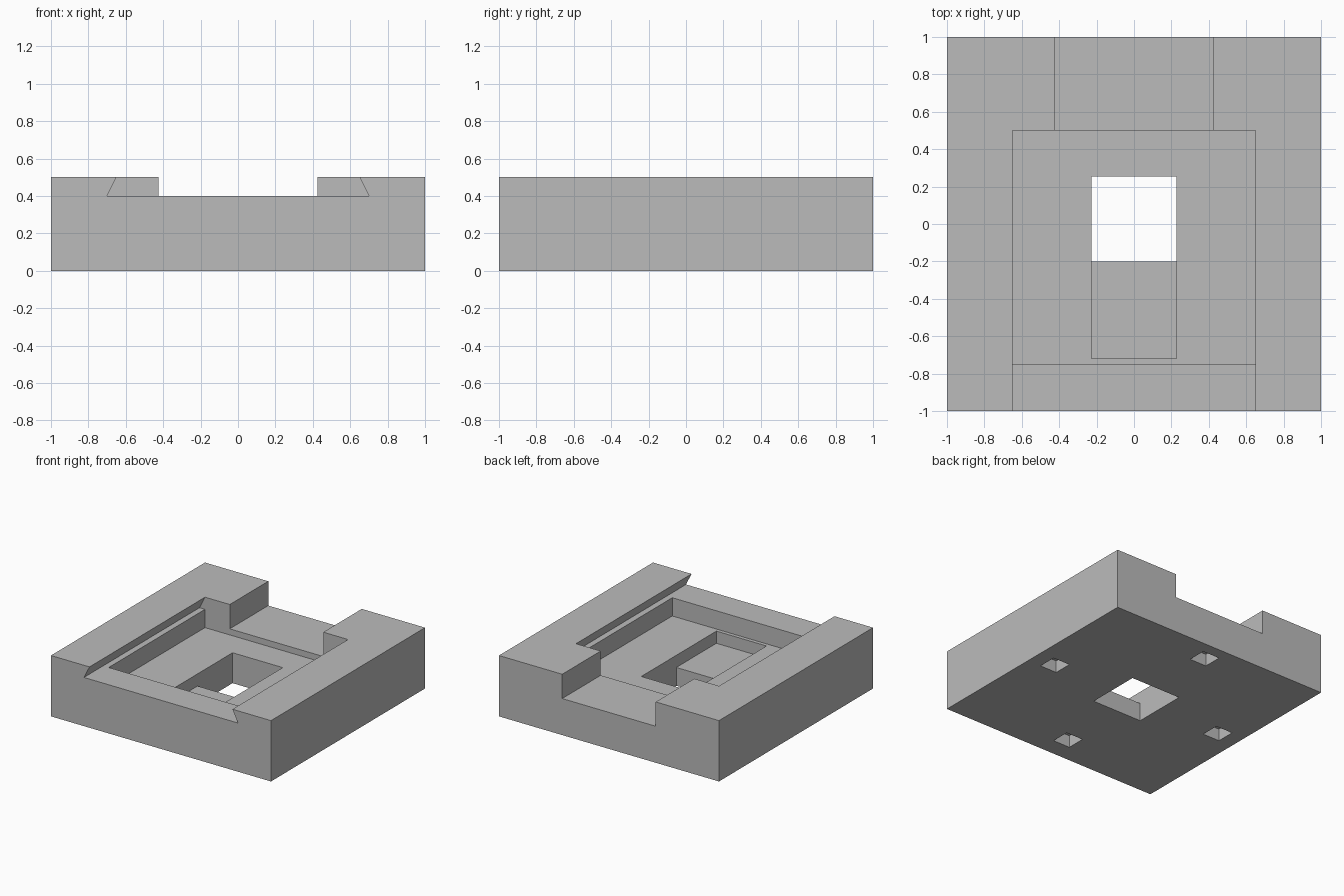
import bpy
import bmesh

default = bpy.data.objects.get("Cube")
if default:
    bpy.data.objects.remove(default, do_unlink=True)

# Single plain grey for the whole block
grey = bpy.data.materials.new("plain grey")
grey.use_nodes = True
colour = (0.5, 0.5, 0.5, 1)
grey.diffuse_color = colour
grey.node_tree.nodes["Principled BSDF"].inputs["Base Color"].default_value = colour


def prism(name, profile, y0, y1):
    """Extrude an x-z profile along y."""
    bm = bmesh.new()
    face = bm.faces.new([bm.verts.new((x, y0, z)) for x, z in profile])
    out = bmesh.ops.extrude_face_region(bm, geom=[face])
    verts = [v for v in out["geom"] if isinstance(v, bmesh.types.BMVert)]
    bmesh.ops.translate(bm, verts=verts, vec=(0, y1 - y0, 0))
    bmesh.ops.recalc_face_normals(bm, faces=bm.faces)
    mesh = bpy.data.meshes.new(name)
    bm.to_mesh(mesh)
    bm.free()
    mesh.materials.append(grey)
    obj = bpy.data.objects.new(name, mesh)
    bpy.context.collection.objects.link(obj)
    return obj


def box(name, x0, x1, y0, y1, z0, z1):
    return prism(name, [(x0, z0), (x1, z0), (x1, z1), (x0, z1)], y0, y1)


def cut(target, cutter):
    """Subtract the cutter, then remove it."""
    mod = target.modifiers.new(cutter.name, "BOOLEAN")
    mod.operation = "DIFFERENCE"
    mod.solver = "EXACT"
    mod.object = cutter
    bpy.ops.object.select_all(action="DESELECT")
    bpy.context.view_layer.objects.active = target
    target.select_set(True)
    bpy.ops.object.modifier_apply(modifier=mod.name)
    bpy.data.objects.remove(cutter, do_unlink=True)


base = box("base_block", -1, 1, -1, 1, 0, 0.5)

# Dovetail slide channel, open at the front
cut(base, prism("dovetail_channel",
                [(-0.7, 0.4), (0.7, 0.4), (0.6, 0.6), (-0.6, 0.6)], -1.1, 0.5))

# Main pocket under the channel
cut(base, box("main_pocket", -0.65, 0.65, -0.75, 0.5, 0.25, 0.42))

# Notch through the back wall
cut(base, box("back_notch", -0.425, 0.425, 0.4, 1.1, 0.3, 0.6))

# Shallow step and the through hole behind it
cut(base, box("step_pocket", -0.228, 0.228, -0.72, 0.255, 0.15, 0.3))
cut(base, box("through_hole", -0.228, 0.228, -0.2, 0.255, -0.1, 0.2))

# Four square sockets on the underside, around the hole
mid, reach, half = 0.027, 0.8, 0.077
for dx, dy in ((1, 0), (-1, 0), (0, 1), (0, -1)):
    x, y = dx * reach, mid + dy * reach
    cut(base, box("socket", x - half, x + half, y - half, y + half, -0.1, 0.1))
